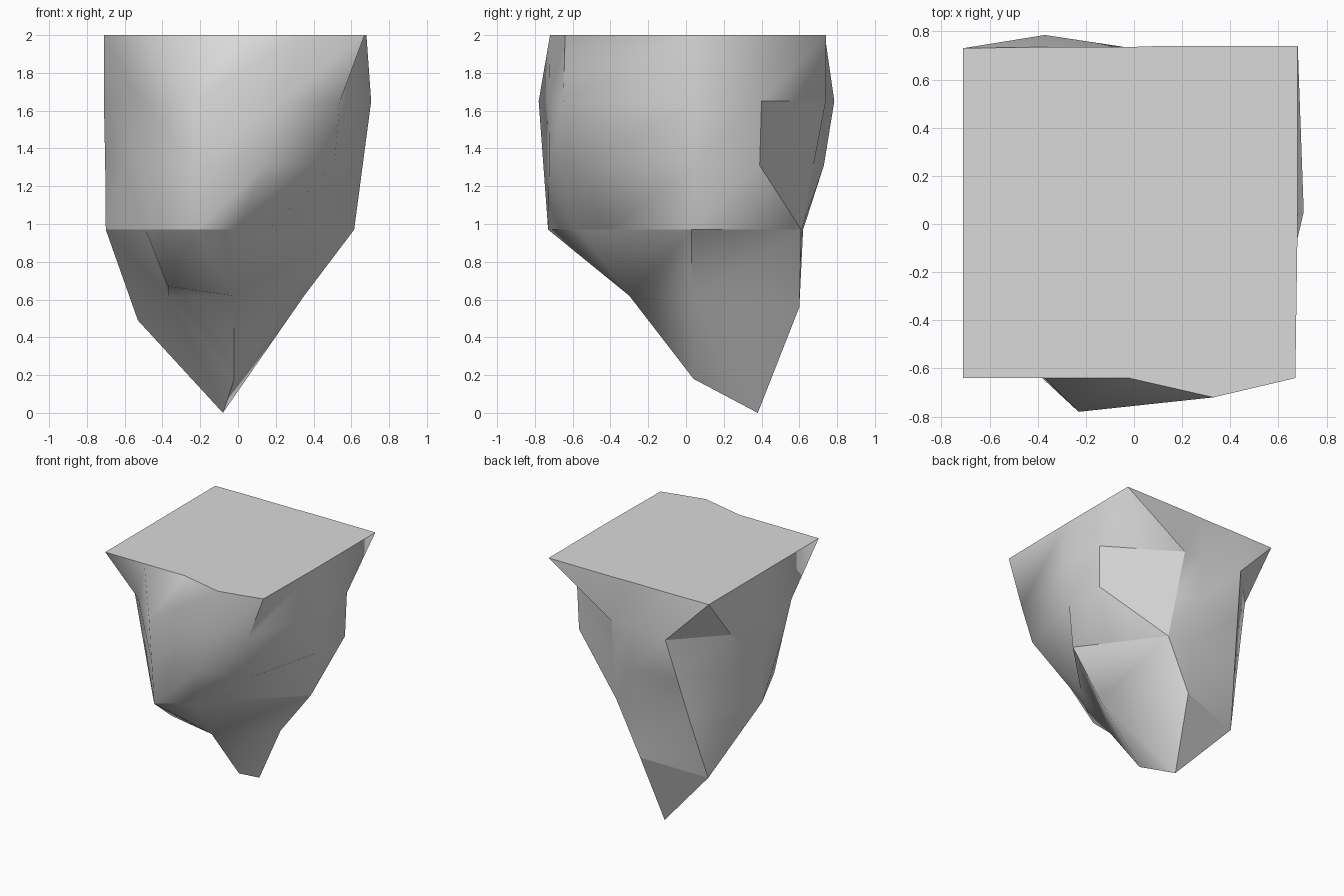
import bpy, bmesh
from mathutils import Vector

cube = bpy.data.objects.get("Cube")
if cube:
    bpy.data.objects.remove(cube, do_unlink=True)

# Corners around the lower taper, and the two lowest points
front, front_left, right = (-.02, -.3, .62), (-.37, -.3, .67), (.35, .03, .62)
back, back_left, left = (-.02, .6, .56), (-.53, .48, .49), (-.37, .03, .62)
knob, tip = (-.02, .04, .18), (-.08, .38, 0)
ledge = .97
levels = (2, 1.65, 1.31, ledge)

# Downward profiles, counter-clockwise from the front corner: points, taper corner,
# and which way the diagonals of the strip after it run
profiles = (
    ([(-.71, -.64, 2), (-.71, -.3, 1.65), (-.49, -.4, ledge)], front_left, "down"),
    ([(-.37, -.64, 2), (-.5, -.53, 1.65), (-.49, -.4, ledge)], front_left, "down"),
    ([(-.02, -.64, 2), (-.23, -.78, 1.65), (-.22, -.73, ledge)], front, "up"),
    ([(.33, -.72, 2), (.14, -.725, 1.31), (0, -.57, ledge)], front, "up"),
    ([(.67, -.64, 2), (.54, -.65, 1.65), (.51, -.56, 1.31), (.16, -.42, ledge)], front, "up"),
    ([(.68, .04, 2), (.705, .05, 1.65), (.615, .03, ledge)], right, "up"),
    ([(.68, .74, 2), (.67, .4, 1.65), (.66, .39, 1.31), (.18, .61, ledge)], back, "down"),
    ([(.13, .74, 2), (.13, .74, 1.65), (.18, .61, ledge)], back, "up"),
    ([(-.02, .735, 2), (-.02, .73, 1.31), (-.02, .62, ledge)], back, "up"),
    ([(-.37, .735, 2), (-.37, .785, 1.65), (-.46, .61, ledge)], back_left, "up"),
    ([(-.71, .73, 2), (-.7, .44, 1.65), (-.6, .46, ledge)], back_left, "down"),
    ([(-.71, .05, 2), (-.7, .05, ledge)], left, "up"),
)


def at_height(profile, z):
    """Point on a downward profile at height z."""
    for upper, lower in zip(profile, profile[1:]):
        if upper[2] >= z >= lower[2]:
            share = (upper[2] - z) / (upper[2] - lower[2])
            return Vector(upper).lerp(Vector(lower), share)
    return Vector(profile[-1])


bm = bmesh.new()
shared = {}


def vertex(point):
    key = tuple(round(c, 3) for c in point)
    if key not in shared:
        shared[key] = bm.verts.new(key)
    return shared[key]


def face(*points):
    corners = list(dict.fromkeys(vertex(p) for p in points))
    if len(corners) > 2 and not bm.faces.get(corners):
        bm.faces.new(corners)


def crease(*points):
    corners = [vertex(p) for p in points]
    for p, q in zip(corners, corners[1:]):
        edge = bm.edges.get((p, q))
        if edge:
            edge.smooth = False


# Rock walls: loft between neighbouring profiles
columns = [[at_height(p, z) for z in levels] + [foot] for p, foot, _ in profiles]
for n, a in enumerate(columns):
    b = columns[(n + 1) % len(columns)]
    for i in range(len(levels)):
        if profiles[n][2] == "down" and levels[i] > ledge:
            face(a[i], a[i + 1], b[i + 1])
            face(a[i], b[i + 1], b[i])
        else:
            face(a[i], a[i + 1], b[i])
            face(a[i + 1], b[i + 1], b[i])

# Flat top
face(*[c[0] for c in columns])

# Pointed underside
face(left, front_left, front)
for a, b in ((left, front), (front, right), (right, tip), (tip, left)):
    face(a, knob, b)
for a, b in ((right, back), (back, back_left), (back_left, left)):
    face(a, tip, b)

# Hard edges: chipped back-right patch, back-left break, underside and front ledge
patch_edge, patch_side, break_side, break_edge, left_wall = [columns[i] for i in (6, 7, 9, 10, 11)]
crease(*patch_side[1:4], *patch_edge[2:0:-1], patch_side[1], patch_edge[0])
crease(*break_side[:0:-1], break_edge[1], left_wall[2], left_wall[3], back_left)
crease(break_edge[0], break_edge[1])
crease(back, back_left, tip, back)
for edge in bm.edges:
    if all(abs(v.co.z - ledge) < .01 and v.co.y < .615 for v in edge.verts):
        edge.smooth = False

bmesh.ops.recalc_face_normals(bm, faces=bm.faces)
mesh = bpy.data.meshes.new("rock")
bm.to_mesh(mesh)
bm.free()
rock = bpy.data.objects.new("rock", mesh)
bpy.context.collection.objects.link(rock)

# Stone colour
stone = bpy.data.materials.new("grey stone")
stone.use_nodes = True
stone.diffuse_color = (.7, .7, .7, 1)
stone.node_tree.nodes["Principled BSDF"].inputs["Base Color"].default_value = stone.diffuse_color
mesh.materials.append(stone)

bpy.context.view_layer.objects.active = rock
rock.select_set(True)
bpy.ops.object.shade_smooth_by_angle(angle=1, keep_sharp_edges=True)
